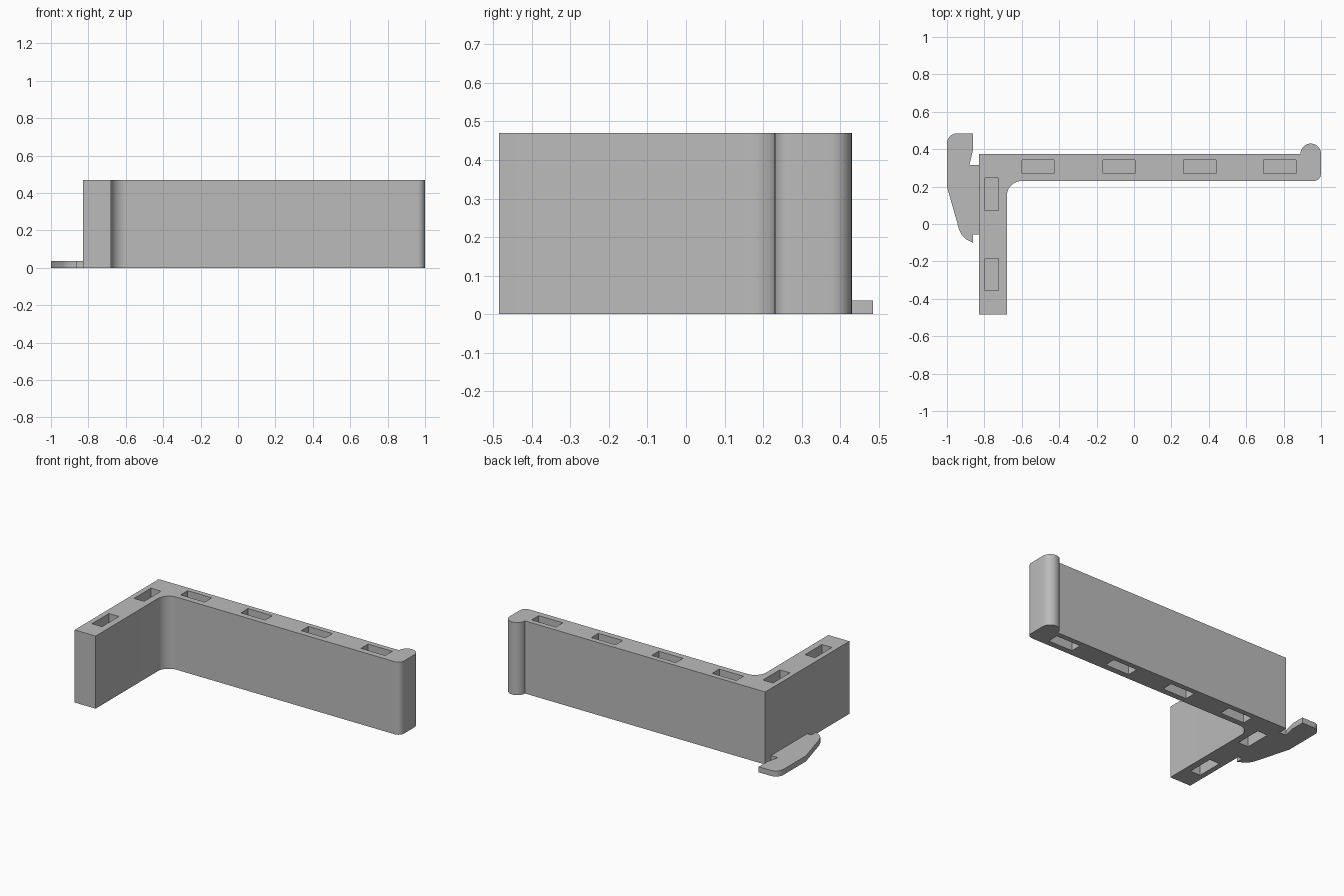
import bpy, bmesh
from math import cos, sin, radians

cube = bpy.data.objects.get("Cube")
if cube:
    bpy.data.objects.remove(cube, do_unlink=True)

HEIGHT = 0.47
POCKET_DEPTH = 0.2

grey = bpy.data.materials.new("plain grey")
grey.use_nodes = True
GREY = (0.5, 0.5, 0.5, 1)
grey.diffuse_color = GREY
grey.node_tree.nodes["Principled BSDF"].inputs["Base Color"].default_value = GREY


def arc(cx, cy, r, start, end, steps=12):
    angles = [radians(start + (end - start) * i / steps) for i in range(steps + 1)]
    return [(cx + r * cos(a), cy + r * sin(a)) for a in angles]


def extrude_outline(name, outline, z0, z1):
    bm = bmesh.new()
    base = bm.faces.new([bm.verts.new((x, y, z0)) for x, y in outline])
    top = bmesh.ops.extrude_face_region(bm, geom=[base])["geom"]
    verts = [v for v in top if isinstance(v, bmesh.types.BMVert)]
    bmesh.ops.translate(bm, verts=verts, vec=(0, 0, z1 - z0))
    bmesh.ops.recalc_face_normals(bm, faces=bm.faces)
    mesh = bpy.data.meshes.new(name)
    bm.to_mesh(mesh)
    bm.free()
    mesh.materials.append(grey)
    obj = bpy.data.objects.new(name, mesh)
    bpy.context.collection.objects.link(obj)
    return obj


# L-shaped wall with a filleted inner corner and a rounded bead at its end
wall = extrude_outline("corner_wall", [
    (-0.83, -0.485), (-0.68, -0.485),
    *arc(-0.6, 0.15, 0.08, 180, 90),
    *arc(0.96, 0.27, 0.04, -90, 0),
    *arc(0.945, 0.375, 0.055, 0, 180, 20),
    (-0.83, 0.375)], 0, HEIGHT)

# Flat hook plate beside the foot of the wall
hook = extrude_outline("hook_plate", [
    (-0.86, 0.485),
    *arc(-0.945, 0.43, 0.055, 90, 180),
    (-1, 0.2), (-0.935, -0.03), (-0.92, -0.06), (-0.9, -0.08),
    (-0.86, -0.1), (-0.86, -0.055), (-0.83, -0.055),
    (-0.83, 0.315), (-0.88, 0.315), (-0.86, 0.4)], 0, 0.036)

# Blind rectangular pockets in the top and bottom of the wall
LONG, SHORT = 0.0865, 0.036
pockets = [(x, 0.305, LONG, SHORT) for x in (-0.513, -0.08, 0.352, 0.78)]
pockets += [(-0.76, y, SHORT, LONG) for y in (0.16, -0.27)]
cutters = bpy.data.collections.new("pocket_cutters")
bpy.context.scene.collection.children.link(cutters)
for x, y, dx, dy in pockets:
    corners = [(x - dx, y - dy), (x + dx, y - dy), (x + dx, y + dy), (x - dx, y + dy)]
    for z0, z1 in ((-0.1, POCKET_DEPTH), (HEIGHT - POCKET_DEPTH, HEIGHT + 0.1)):
        cutter = extrude_outline("pocket_cutter", corners, z0, z1)
        bpy.context.collection.objects.unlink(cutter)
        cutters.objects.link(cutter)

cut = wall.modifiers.new("Pockets", 'BOOLEAN')
cut.operand_type = 'COLLECTION'
cut.collection = cutters
cut.solver = 'EXACT'
bpy.context.view_layer.objects.active = wall
bpy.ops.object.select_all(action='DESELECT')
wall.select_set(True)
bpy.ops.object.modifier_apply(modifier=cut.name)
for cutter in list(cutters.objects):
    bpy.data.objects.remove(cutter, do_unlink=True)
bpy.data.collections.remove(cutters)

# Smooth rounded sides, crisp edges
hook.select_set(True)
bpy.ops.object.shade_smooth_by_angle(angle=radians(25))
